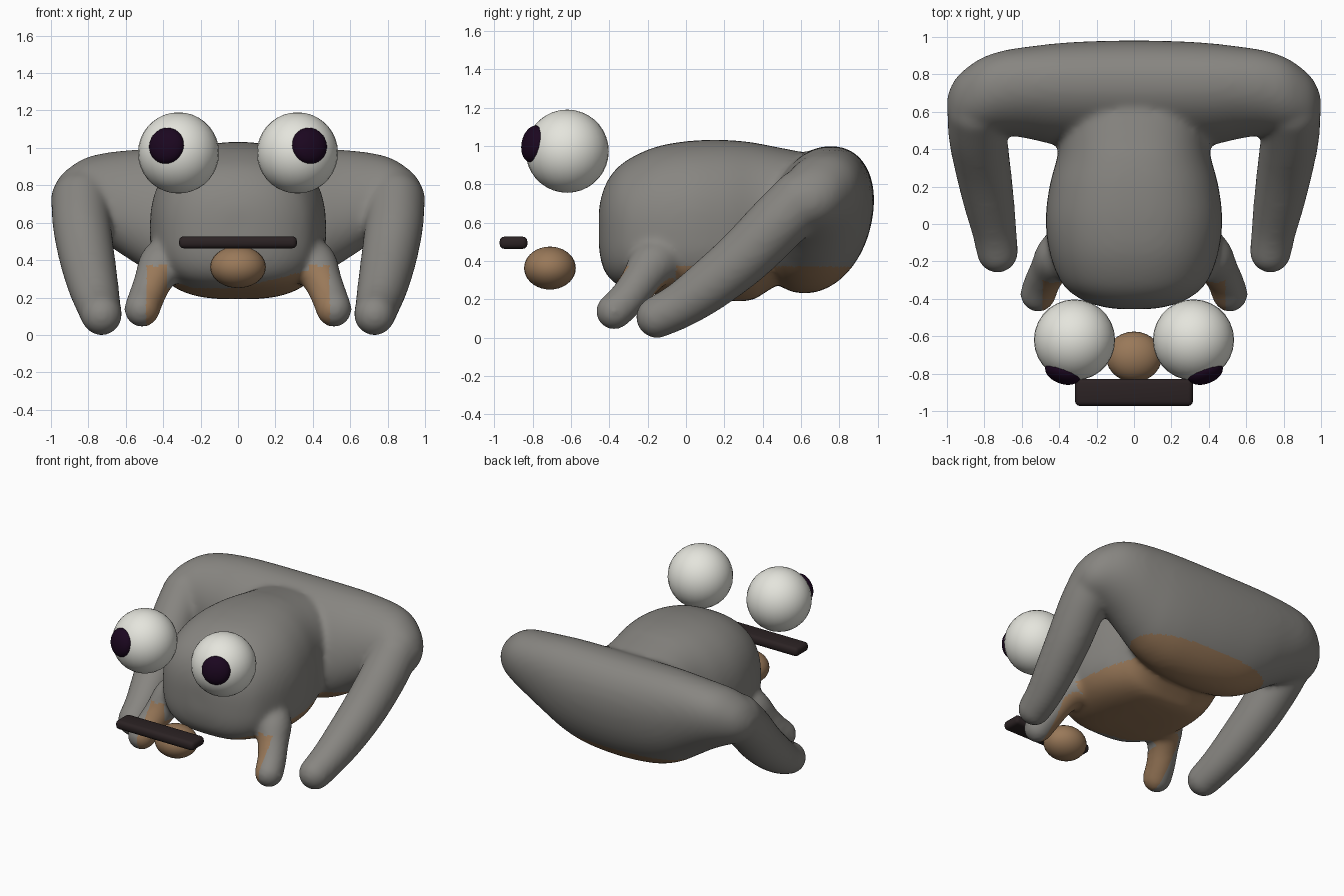
import bpy, bmesh, math
from mathutils import Vector, Matrix

if "Cube" in bpy.data.objects:
    bpy.data.objects.remove(bpy.data.objects["Cube"])


def material(name, rgb):
    m = bpy.data.materials.new(name)
    m.diffuse_color = (*rgb, 1)
    m.use_nodes = True
    m.node_tree.nodes["Principled BSDF"].inputs["Base Color"].default_value = m.diffuse_color
    return m


GREY = material("grey_skin", (0.245, 0.237, 0.22))
BROWN = material("brown_belly", (0.32, 0.19, 0.10))
WHITE = material("eye_white", (0.78, 0.78, 0.72))
DARK = material("pupil_dark", (0.011, 0.002, 0.014))
MOUTH = material("mouth_dark", (0.024, 0.016, 0.017))


def add_object(name, bm, *mats):
    me = bpy.data.meshes.new(name)
    bm.to_mesh(me)
    bm.free()
    ob = bpy.data.objects.new(name, me)
    bpy.context.collection.objects.link(ob)
    for m in mats:
        me.materials.append(m)
    return ob


def refine(rows, steps=5):
    """Catmull-Rom interpolation between rows of numbers."""
    out = []
    for i in range(len(rows) - 1):
        p = [rows[max(0, min(len(rows) - 1, i + k))] for k in (-1, 0, 1, 2)]
        for j in range(steps):
            t = j / steps
            out.append([0.5 * (2 * b + (c - a) * t + (2 * a - 5 * b + 4 * c - d) * t * t
                               + (3 * b - a - 3 * c + d) * t ** 3) for a, b, c, d in zip(*p)])
    return out + [list(rows[-1])]


def loft(bm, rings):
    """Skin a list of point rings and close both ends."""
    rows = [[bm.verts.new(p) for p in r] for r in rings]
    n = len(rows[0])
    for a, b in zip(rows, rows[1:]):
        for i in range(n):
            bm.faces.new((a[i], a[(i + 1) % n], b[(i + 1) % n], b[i]))
    bm.faces.new(rows[0])
    bm.faces.new(rows[-1])


def ring(n, a, up, down, p_up=2, p_down=2):
    """Superellipse outline with separate upper and lower halves."""
    out = []
    for i in range(n):
        t = 2 * math.pi * i / n
        c, s = math.cos(t), math.sin(t)
        h, p = (up, p_up) if s >= 0 else (down, p_down)
        out.append((math.copysign(abs(c) ** (2 / p), c) * a,
                    math.copysign(abs(s) ** (2 / p), s) * h))
    return out


def limb(bm, path):
    """Round tube along (x, y, z, radius) points with ball ends."""
    path = refine(path, 4)
    pts = [Vector(p[:3]) for p in path]
    rings = []
    for i, p in enumerate(pts):
        d = pts[min(i + 1, len(pts) - 1)] - pts[max(i - 1, 0)]
        q = d.to_track_quat('Z', 'X')
        r = path[i][3]
        rings.append([p + q @ Vector((x, y, 0)) for x, y in ring(24, r, r, r)])
    loft(bm, rings)
    for i in (0, -1):
        bmesh.ops.create_uvsphere(bm, u_segments=24, v_segments=16, radius=path[i][3],
                                  matrix=Matrix.Translation(pts[i]))


# Body: head block, wide hips and four legs fused into one skin
bm = bmesh.new()
head = [  # y, half width, bottom, widest height, top
    (-0.455, 0.09, 0.47, 0.57, 0.67), (-0.435, 0.20, 0.37, 0.565, 0.76),
    (-0.39, 0.305, 0.30, 0.56, 0.85), (-0.31, 0.39, 0.255, 0.56, 0.925),
    (-0.16, 0.45, 0.225, 0.56, 0.995), (0.02, 0.472, 0.205, 0.57, 1.027),
    (0.2, 0.452, 0.192, 0.57, 1.032), (0.34, 0.415, 0.195, 0.58, 1.02),
    (0.42, 0.40, 0.24, 0.6, 1.005), (0.6, 0.38, 0.35, 0.65, 0.97)]
loft(bm, [[(x, y, mid + z) for x, z in ring(48, w, hi - mid, mid - lo, 2.35, 3.0)]
          for y, w, lo, mid, hi in refine(head)])

hips = [  # x, front, back, bottom, top
    (0, 0.41, 0.98, 0.23, 1.0), (0.25, 0.42, 0.975, 0.25, 1.0), (0.42, 0.44, 0.965, 0.305, 0.998),
    (0.56, 0.47, 0.95, 0.39, 0.99), (0.7, 0.49, 0.93, 0.48, 0.975), (0.82, 0.49, 0.89, 0.54, 0.945),
    (0.92, 0.50, 0.82, 0.58, 0.88), (0.97, 0.53, 0.76, 0.62, 0.82), (1.0, 0.59, 0.69, 0.68, 0.75)]
full = refine([(-x, *r) for x, *r in reversed(hips[1:])] + hips)
loft(bm, [[(x, (f + b) / 2 - 0.008 + u + 0.18 * v, (lo + hi) / 2 + v)
           for u, v in ring(40, (b - f) / 2, (hi - lo) / 2, (hi - lo) / 2, 2.1, 2.1)]
          for x, f, b, lo, hi in full])

for s in (-1, 1):
    hind = [(0.73, -0.152, 0.107, 0.111), (0.748, -0.03, 0.168, 0.121), (0.776, 0.12, 0.272, 0.137),
            (0.808, 0.30, 0.42, 0.15), (0.835, 0.47, 0.59, 0.157), (0.84, 0.60, 0.72, 0.158)]
    front = [(0.513, -0.375, 0.137, 0.097), (0.49, -0.31, 0.20, 0.097), (0.455, -0.245, 0.285, 0.103),
             (0.41, -0.18, 0.375, 0.125), (0.36, -0.13, 0.40, 0.13)]
    for path in (hind, front):
        limb(bm, [(s * x, y, z, r) for x, y, z, r in path])
bmesh.ops.recalc_face_normals(bm, faces=bm.faces)
body = add_object("body", bm, GREY, BROWN)

mod = body.modifiers.new("fuse", 'REMESH')
mod.mode = 'VOXEL'
mod.voxel_size = 0.016
mod = body.modifiers.new("soften", 'SMOOTH')
mod.factor = 0.5
mod.iterations = 20
fused = bpy.data.meshes.new_from_object(body.evaluated_get(bpy.context.evaluated_depsgraph_get()))
body.modifiers.clear()
body.data = fused
fused.materials.clear()
fused.materials.append(GREY)
fused.materials.append(BROWN)

# Brown underside and inner front legs
for p in fused.polygons:
    x, y, z = p.center
    ax = abs(x)
    inward = p.normal.x * math.copysign(1, x)
    if y < -0.05 and ax > 0.38:
        brown = ax < 0.6 and z < 0.37 and (ax < 0.49 or inward < -0.2) and inward < 0.45
    elif y < -0.2:
        brown = z < 0.25 + 0.25 * max(0, x)
    else:
        brown = ax < 0.56 and z < 0.37 and p.normal.z < 0.1
    p.material_index = int(brown)
    p.use_smooth = True


def ball(name, centre, size, mat, rot=None):
    b = bmesh.new()
    m = Matrix.Translation(centre) @ (rot or Matrix.Identity(4)) @ Matrix.Diagonal((*size, 1))
    bmesh.ops.create_uvsphere(b, u_segments=28, v_segments=18, radius=1, matrix=m)
    for f in b.faces:
        f.smooth = True
    return add_object(name, b, mat)


# Eyes with raised pupils
for s, side in ((-1, "left"), (1, "right")):
    centre = Vector((s * 0.318, -0.62, 0.973))
    ball("eye_" + side, centre, (0.217,) * 3, WHITE)
    look = Vector((s * 0.072, -0.2, 0.043)).normalized()
    ball("pupil_" + side, centre + look * 0.19, (0.098, 0.098, 0.057), DARK,
         look.to_track_quat('Z', 'Y').to_matrix().to_4x4())

# Nose
ball("nose", (0, -0.71, 0.363), (0.149, 0.135, 0.112), BROWN)

# Mouth bar with rounded edges
bm = bmesh.new()
bmesh.ops.create_cube(bm, size=1, matrix=Matrix.Translation((0, -0.9, 0.495))
                      @ Matrix.Diagonal((0.63, 0.145, 0.064, 1)))
bmesh.ops.bevel(bm, geom=bm.edges[:], offset=0.025, segments=3, profile=0.5, affect='EDGES')
for f in bm.faces:
    f.smooth = True
add_object("mouth", bm, MOUTH)
